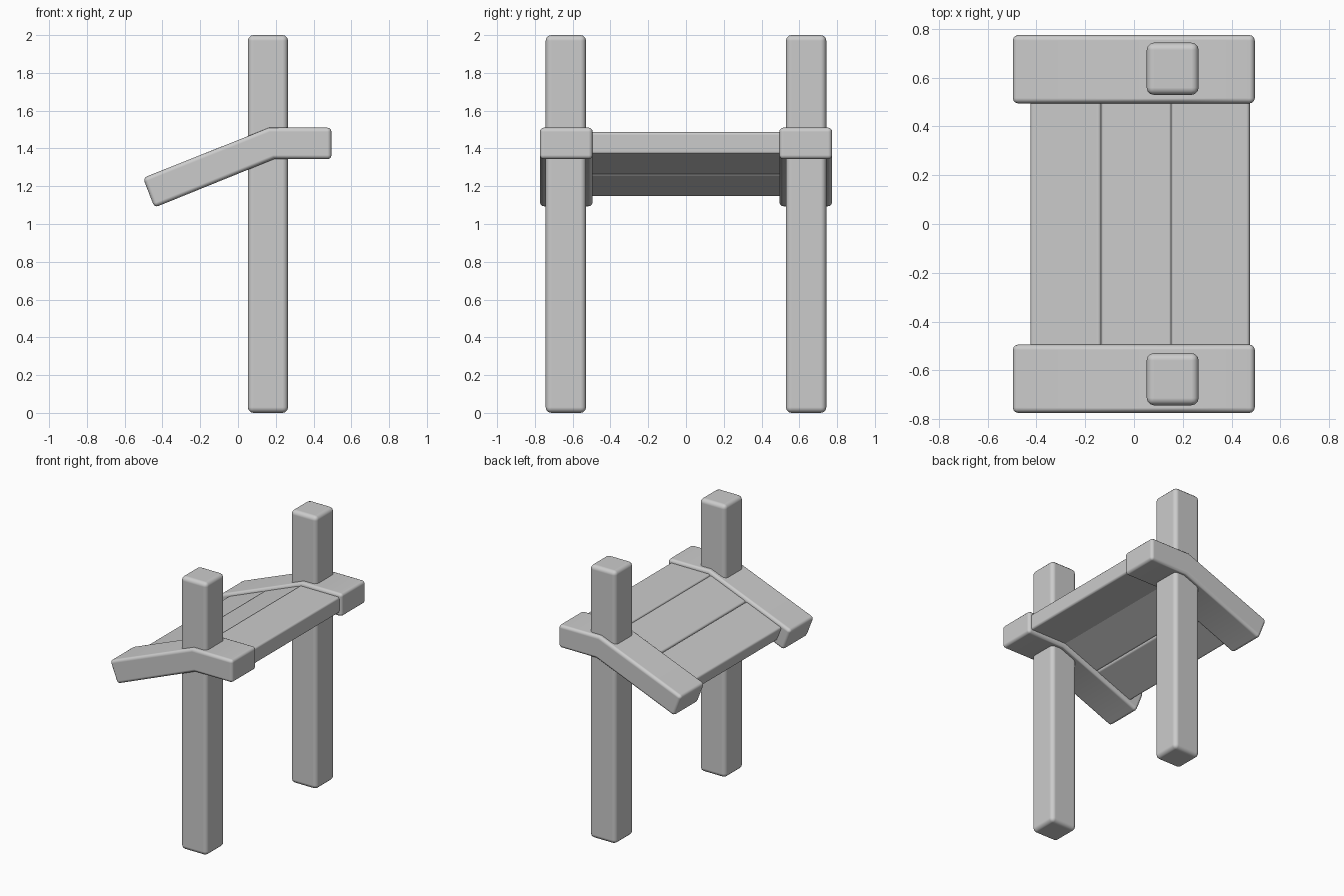
import bpy, bmesh, math

if "Cube" in bpy.data.objects:
    bpy.data.objects.remove(bpy.data.objects["Cube"])

def finish(bm, name, width):
    bmesh.ops.recalc_face_normals(bm, faces=bm.faces)
    mesh = bpy.data.meshes.new(name)
    bm.to_mesh(mesh)
    bm.free()
    ob = bpy.data.objects.new(name, mesh)
    bpy.context.collection.objects.link(ob)
    bev = ob.modifiers.new("rounded_edges", 'BEVEL')
    bev.width = width
    bev.segments = 3
    bev.limit_method = 'ANGLE'
    bev.angle_limit = math.radians(30)
    bev.harden_normals = True
    for p in mesh.polygons:
        p.use_smooth = True
    return ob

def extrude_profile(name, profile, y0, y1, width):
    """Extrude an x-z outline along y."""
    bm = bmesh.new()
    face = bm.faces.new([bm.verts.new((x, y0, z)) for x, z in profile])
    new = bmesh.ops.extrude_face_region(bm, geom=[face])["geom"]
    verts = [v for v in new if isinstance(v, bmesh.types.BMVert)]
    bmesh.ops.translate(bm, verts=verts, vec=(0, y1 - y0, 0))
    return finish(bm, name, width)

def plank(name, start, end, thick):
    """Board spanning between the rails, with its centre line from start to end."""
    (x0, z0), (x1, z1) = start, end
    length = math.hypot(x1 - x0, z1 - z0)
    nx, nz = -(z1 - z0) / length * thick / 2, (x1 - x0) / length * thick / 2
    outline = [(x0 - nx, z0 - nz), (x1 - nx, z1 - nz),
               (x1 + nx, z1 + nz), (x0 + nx, z0 + nz)]
    return extrude_profile(name, outline, -0.54, 0.54, 0.015)

post_outline = [(0.052, 0), (0.265, 0), (0.265, 2), (0.052, 2)]
rail_outline = [(-0.503, 1.244), (-0.442, 1.087), (0.19, 1.343),
                (0.495, 1.343), (0.495, 1.51), (0.165, 1.51)]

# Posts and bent side rails on both sides
for side, s in (("front", -1), ("back", 1)):
    extrude_profile(side + "_post", post_outline, s * 0.636 - 0.107, s * 0.636 + 0.107, 0.03)
    extrude_profile(side + "_rail", rail_outline, s * 0.634 - 0.14, s * 0.634 + 0.14, 0.022)

# Two sloping planks and one flat plank
plank("lower_plank", (-0.407, 1.196), (-0.118, 1.312), 0.115)
plank("middle_plank", (-0.118, 1.312), (0.172, 1.428), 0.115)
plank("flat_plank", (0.152, 1.428), (0.475, 1.428), 0.117)
